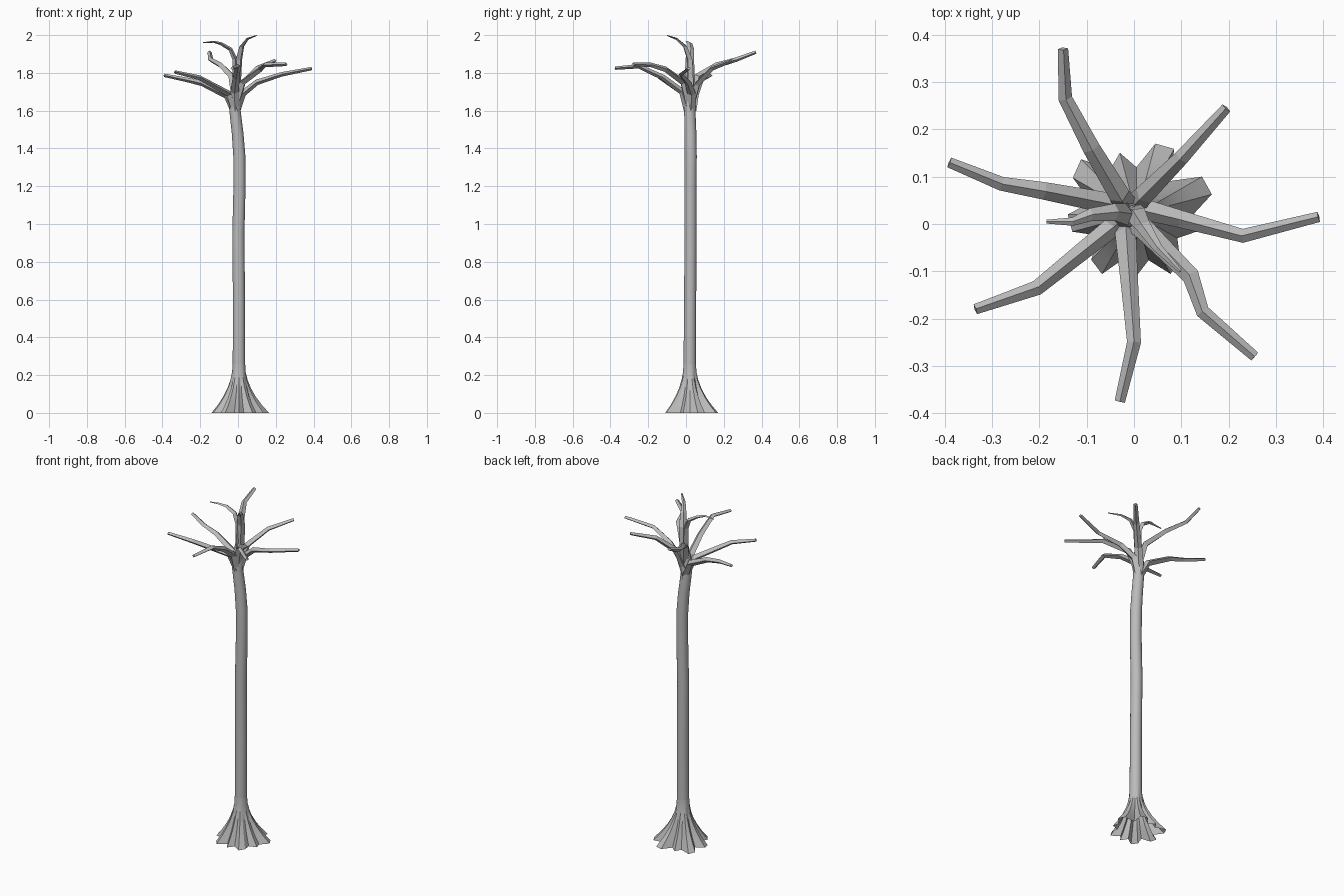
import bpy, bmesh, math
from mathutils import Vector

if "Cube" in bpy.data.objects:
    bpy.data.objects.remove(bpy.data.objects["Cube"])

bark = bpy.data.materials.new("grey_bark")
bark.use_nodes = True
bark.diffuse_color = (0.5, 0.5, 0.5, 1)
bark.node_tree.nodes["Principled BSDF"].inputs["Base Color"].default_value = (0.5, 0.5, 0.5, 1)


def loft(name, rings, cap_start=True, cap_end=True, smooth=False):
    """Skin a list of equal-length point rings."""
    bm = bmesh.new()
    loops = [[bm.verts.new(p) for p in ring] for ring in rings]
    n = len(loops[0])
    for a, b in zip(loops, loops[1:]):
        for i in range(n):
            j = (i + 1) % n
            bm.faces.new((a[i], a[j], b[j], b[i]))
    if cap_start:
        bm.faces.new(loops[0][::-1])
    if cap_end:
        bm.faces.new(loops[-1])
    mesh = bpy.data.meshes.new(name)
    bm.to_mesh(mesh)
    bm.free()
    mesh.materials.append(bark)
    obj = bpy.data.objects.new(name, mesh)
    bpy.context.collection.objects.link(obj)
    if smooth:
        bpy.ops.object.select_all(action='DESELECT')
        obj.select_set(True)
        bpy.context.view_layer.objects.active = obj
        bpy.ops.object.shade_smooth_by_angle(angle=math.radians(25))
    return obj


def limb(name, path, widths, flat=0.8):
    """Four-sided limb with a ridge on top, following a path."""
    pts = [Vector(p) for p in path]
    heading = pts[-1] - pts[0]
    side = Vector((0, 0, 1)).cross(heading).normalized()
    rings = []
    for i, p in enumerate(pts):
        d = (pts[min(i + 1, len(pts) - 1)] - pts[max(i - 1, 0)]).normalized()
        s = (side - d * side.dot(d)).normalized()
        up = d.cross(s)
        w = widths[0] + (widths[1] - widths[0]) * i / (len(pts) - 1)
        rings.append([p + s * w, p + up * w * flat, p - s * w, p - up * w * flat])
    return loft(name, rings)


# Fluted root flare, one radius for each 15 degrees, blending into the trunk
ROOTS = [.12, .165, .16, .10, .16, .155, .10, .135, .11, .165, .155, .10,
         .145, .14, .09, .135, .145, .095, .13, .10, .145, .13, .10, .135]
SIDES = len(ROOTS)
TRUNK_R = 0.033


def ring(x, y, z, radii):
    return [(x + r * math.cos(math.tau * i / SIDES), y + r * math.sin(math.tau * i / SIDES), z)
            for i, r in enumerate(radii)]


flare = []
for k in range(7):
    t = k / 6
    flare.append(ring(0.005, 0.02, 0.26 * t,
                      [TRUNK_R + (r - TRUNK_R) * (1 - t) ** 2 for r in ROOTS]))
loft("root_flare", flare, False, False, smooth=True)

# Gently bent trunk: x, y, z, radius
TRUNK = [(.005, .02, .26, .033), (.005, .022, .6, .032), (.002, .024, .95, .032),
         (.008, .024, 1.2, .032), (.007, .025, 1.36, .032), (-.002, .024, 1.48, .031),
         (-.016, .02, 1.6, .03), (-.014, .02, 1.68, .03), (-.01, .022, 1.76, .018)]
loft("trunk", [ring(x, y, z, [r] * SIDES) for x, y, z, r in TRUNK], False, True, smooth=True)

# Spreading branches
BRANCHES = {
    "branch_right": [(-.02, .03, 1.6), (-.06, .045, 1.68), (-.19, .07, 1.745),
                     (-.28, .085, 1.765), (-.39, .13, 1.787)],
    "branch_front_right": [(-.015, .015, 1.6), (-.05, -.01, 1.69), (-.205, -.135, 1.775),
                           (-.335, -.18, 1.805)],
    "branch_back_right": [(-.01, .03, 1.66), (-.03, .06, 1.78), (-.09, .16, 1.84),
                          (-.145, .265, 1.87), (-.15, .37, 1.91)],
    "branch_back_left": [(-.01, .03, 1.64), (.02, .06, 1.74), (.1, .14, 1.825),
                         (.195, .245, 1.865)],
    "branch_left": [(-.015, .025, 1.58), (.025, .03, 1.69), (.1, .01, 1.75),
                    (.23, -.025, 1.792), (.39, .015, 1.823)],
    "branch_front_left": [(-.01, .015, 1.64), (.025, -.015, 1.75), (.12, -.11, 1.82),
                          (.145, -.185, 1.842), (.255, -.28, 1.845)],
    "branch_front": [(-.015, .01, 1.6), (-.018, -.02, 1.7), (-.01, -.12, 1.775),
                     (.0, -.25, 1.835), (-.03, -.375, 1.825)],
}
for name, path in BRANCHES.items():
    limb(name, path, (.026, .011))

# Curling shoots at the crown
limb("shoot_right", [(-.01, .02, 1.66), (-.015, .02, 1.87), (-.04, .025, 1.925),
                     (-.09, .02, 1.955), (-.13, .005, 1.965), (-.185, .005, 1.96)], (.028, .004), .6)
limb("shoot_left", [(-.01, .025, 1.66), (.005, .02, 1.87), (.02, -.005, 1.94),
                    (.05, -.05, 1.98), (.098, -.1, 1.998)], (.028, .004), .6)
